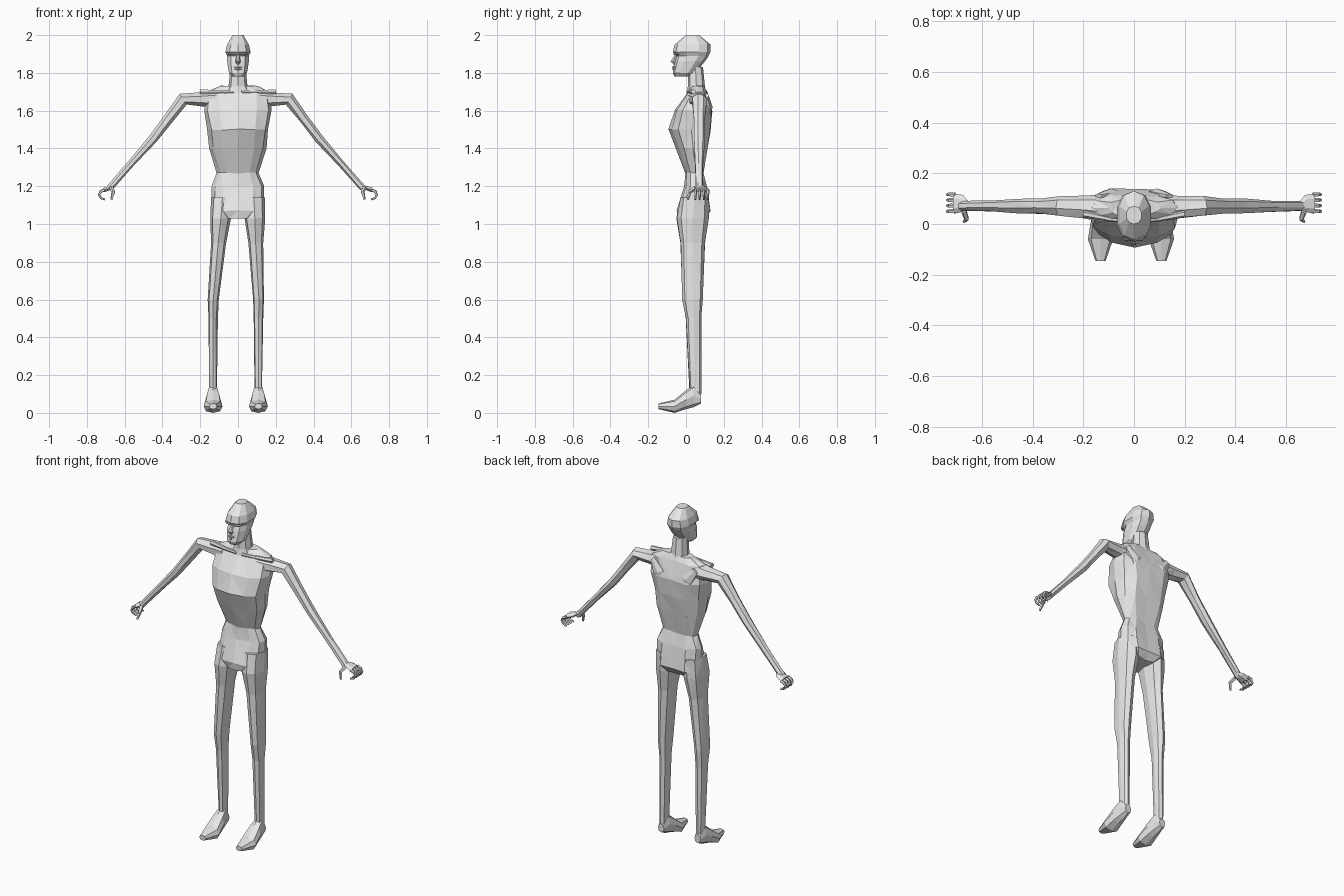
import bpy, bmesh, random
from math import sin, cos, pi, tau, copysign
from mathutils import Vector

random.seed(4)
cube = bpy.data.objects.get("Cube")
if cube:
    bpy.data.objects.remove(cube, do_unlink=True)

shade = 0.8
colour = (shade, shade, shade, 1)
grey = bpy.data.materials.new("plain_grey")
grey.use_nodes = True
grey.diffuse_color = colour
grey.node_tree.nodes["Principled BSDF"].inputs["Base Color"].default_value = colour

AXIS_X, AXIS_Y = Vector((1, 0, 0)), Vector((0, 1, 0))


def loft(name, rings, jitter=0.0):
    """Skin a list of equal rings into a closed, flat shaded object."""
    bm = bmesh.new()
    loops = []
    for ring in rings:
        loop = []
        for point in ring:
            noise = Vector([random.uniform(-jitter, jitter) for axis in "xyz"])
            loop.append(bm.verts.new(point + noise))
        loops.append(loop)
    count = len(loops[0])
    for low, high in zip(loops, loops[1:]):
        for i in range(count):
            j = (i + 1) % count
            bm.faces.new((low[i], low[j], high[j], high[i]))
    bm.faces.new(loops[0])
    bm.faces.new(loops[-1])
    if jitter:
        bmesh.ops.triangulate(bm, faces=bm.faces[:])
    bmesh.ops.recalc_face_normals(bm, faces=bm.faces[:])
    mesh = bpy.data.meshes.new(name)
    bm.to_mesh(mesh)
    bm.free()
    mesh.materials.append(grey)
    obj = bpy.data.objects.new(name, mesh)
    bpy.context.collection.objects.link(obj)


def soften(value):
    """Push a circle coordinate towards a slightly squarer outline."""
    return copysign(abs(value) ** 0.85, value)


def section(level, center, half, front, back, sides, groove=0.0):
    """Horizontal outline from its half width, front and back."""
    middle, depth = (front + back) / 2, (back - front) / 2
    ring = []
    for k in range(sides):
        angle = tau * k / sides
        x = center + half * soften(sin(angle))
        y = middle - depth * soften(cos(angle))
        if k == sides // 2:
            y -= groove
        ring.append(Vector((x, y, level)))
    return ring


def tube(name, path, ref, sides=6, flat=1.0, side=1, shift=0.0, jitter=0.0):
    """Sweep an ellipse along (x, y, z, radius along ref)."""
    points = [Vector(p[:3]) for p in path]
    last = len(points) - 1
    rings = []
    for i, point in enumerate(points):
        tangent = (points[min(i + 1, last)] - points[max(i - 1, 0)]).normalized()
        wide = (ref - tangent * ref.dot(tangent)).normalized()
        thin = tangent.cross(wide) * flat
        radius = path[i][3]
        ring = []
        for k in range(sides):
            angle = tau * k / sides
            v = point + (wide * cos(angle) + thin * sin(angle)) * radius
            ring.append(Vector((v.x * side + shift, v.y, v.z)))
        rings.append(ring)
    loft(name, rings, jitter)


def limb(joints, hollow):
    """Add a thinner midpoint between each pair of joints."""
    path = [joints[0]]
    for start, end in zip(joints, joints[1:]):
        middle = [(a + b) / 2 for a, b in zip(start, end)]
        middle[3] *= hollow
        path += [middle, end]
    return path


# Torso, neck and head: (height, half width, front, back)
torso = [
    (1.03, .09, -.04, .11), (1.07, .14, -.05, .14), (1.2, .14, -.01, .12),
    (1.27, .11, 0, .1), (1.4, .15, -.05, .12), (1.5, .16, -.09, .14),
    (1.6, .18, -.06, .15), (1.7, .17, .01, .12), (1.73, .1, .03, .1),
]
loft("torso", [section(z, 0, w, f, b, 12, .01) for z, w, f, b in torso], .004)

neck = [(1.66, .1, 0, .11), (1.73, .05, .01, .1), (1.83, .04, .01, .09)]
loft("neck", [section(z, 0, w, f, b, 8) for z, w, f, b in neck])

head = [
    (1.78, .03, -.06, .01), (1.8, .05, -.07, .05), (1.86, .06, -.06, .1),
    (1.89, .06, -.05, .12), (1.91, .07, -.07, .13), (1.95, .06, -.06, .13),
    (2, .03, 0, .07),
]
loft("head", [section(z, 0, w, f, b, 10) for z, w, f, b in head])

# Nose and lips
tube("nose", [(0, -.05, 1.9, .006), (0, -.07, 1.86, .014), (0, -.06, 1.85, .01)], AXIS_X)
for name, z in (("upper_lip", 1.83), ("lower_lip", 1.82)):
    corner, middle = Vector((.02, -.06, z)), (0, -.067, z, .006)
    tube(name, [(-corner.x, corner.y, z, .002), middle, (*corner, .002)], AXIS_Y)

for label, side in (("left", 1), ("right", -1)):
    # Brow, collarbone and shoulder blade
    tube(label + "_brow", [(.01, -.06, 1.9, .006), (.03, -.06, 1.9, .007),
                           (.05, -.04, 1.9, .006)], AXIS_Y, flat=.7, side=side)
    tube(label + "_collarbone", [(.02, .01, 1.7, .008), (.1, .02, 1.7, .01),
                                 (.2, .04, 1.7, .014)], AXIS_Y, side=side)
    tube(label + "_shoulder_blade", [(.07, .12, 1.53, .01), (.09, .12, 1.62, .02),
                                     (.14, .11, 1.68, .01)], AXIS_Y, flat=2, side=side)

    # Arm: chest, shoulder, elbow, wrist
    arm = [(.1, .06, 1.66, .06), (.28, .07, 1.66, .04), (.44, .07, 1.45, .03),
           (.67, .07, 1.19, .02)]
    tube(label + "_arm", limb(arm, .9), AXIS_Y, 7, .85, side, -.01, .002)

    # Palm, thumb and curled fingers
    tube(label + "_palm", [(.66, .07, 1.2, .02), (.68, .08, 1.19, .035),
                           (.71, .08, 1.18, .04)], AXIS_Y, 6, .35, side)
    tube(label + "_thumb", [(.67, .05, 1.19, .012), (.66, .02, 1.17, .01),
                            (.67, .01, 1.13, .006)], AXIS_X, 5, 1, side)
    for finger in range(4):
        y = .05 + finger * .022
        curl = []
        for k in range(5):
            angle = pi / 2 - k * .8
            x, z = .705 + cos(angle) * .03, 1.155 + sin(angle) * .025
            curl.append((x, y, z, .009 - k * .001))
        tube(f"{label}_finger_{finger + 1}", curl, AXIS_Y, 5, 1, side)

    # Leg: hip, thigh, knee, calf, ankle (height, half width, front, back)
    leg = [(1.14, .06, -.03, .12), (1.03, .055, -.05, .12), (.9, .04, -.03, .1),
           (.6, .03, -.02, .09), (.5, .025, 0, .08), (.1, .02, .02, .08)]
    rings = []
    for z, half, front, back in leg:
        center = .12 - max(0, z - .6) * .07
        lean = min(.6, leg[0][0] - z) * -.02
        rings.append(section(z, center * side + lean, half, front, back, 8))
    loft(label + "_leg", rings, .002)

    # Foot, heel to toes: (depth, half width, sole, top)
    foot = [(.08, .02, .05, .1), (.04, .03, .03, .15), (0, .04, .02, .12),
            (-.06, .05, 0, .07), (-.145, .02, .02, .05)]
    center = .12 * side + lean
    rings = [section(y, center, half, sole, top, 8) for y, half, sole, top in foot]
    loft(label + "_foot", [[p.xzy for p in ring] for ring in rings])
